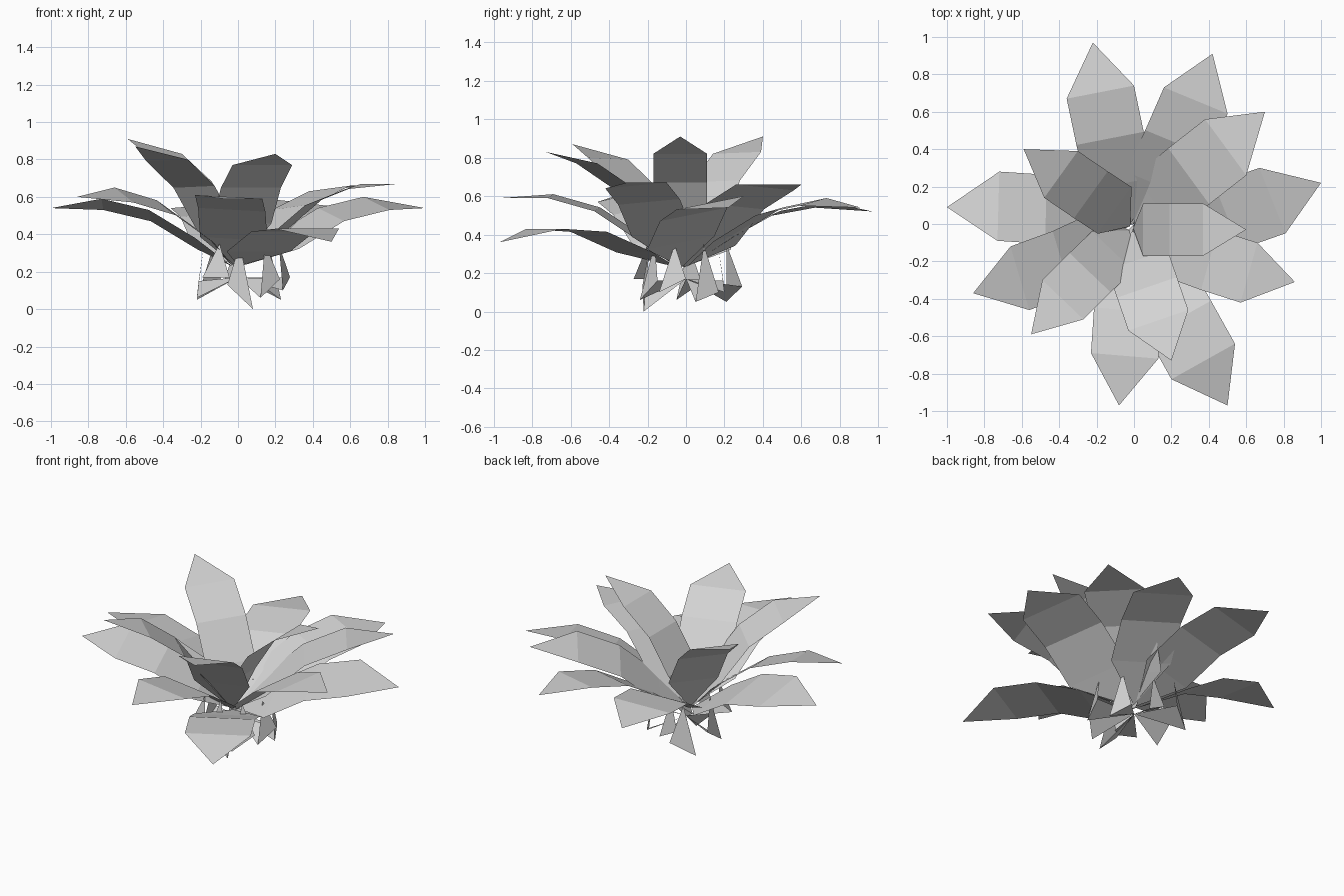
import bpy
from math import cos, sin, radians
from mathutils import Matrix, Vector

cube = bpy.data.objects.get("Cube")
if cube:
    bpy.data.objects.remove(cube, do_unlink=True)

# One pale grey for the whole plant
grey = bpy.data.materials.new("pale_grey")
grey.use_nodes = True
colour = (0.65, 0.65, 0.65, 1)
grey.diffuse_color = colour
shader = next(n for n in grey.node_tree.nodes if n.type == 'BSDF_PRINCIPLED')
shader.inputs["Base Color"].default_value = colour


def make_object(name, points, faces):
    mesh = bpy.data.meshes.new(name)
    mesh.from_pydata([tuple(p) for p in points], [], faces)
    mesh.materials.append(grey)
    mesh.update()
    obj = bpy.data.objects.new(name, mesh)
    bpy.context.collection.objects.link(obj)


def make_leaf(name, tip, left, right):
    """Arching strip: a pointed tip, three equal rows and a pointed root."""
    tip, left, right = Vector(tip), Vector(left), Vector(right)
    middle = (left + right) / 2
    half = (right - left) / 2
    across = half.normalized()
    length = (tip - middle).length
    along = tip - middle
    along = (along - across * along.dot(across)).normalized()
    upward = along.cross(across)
    if upward.z < 0:
        upward.negate()

    # Rows get steeper towards the root
    points = [tip, left, right]
    for bend, stretch in ((radians(18), 0.95), (radians(36), 1.05)):
        direction = along * cos(bend) + upward * sin(bend)
        middle = middle - direction * length * stretch
        points += [middle - half, middle + half]
    points.append(Vector((middle.x * 0.1 - 0.01, middle.y * 0.1 - 0.02, 0.23)))
    faces = [(0, 1, 2), (1, 3, 4, 2), (3, 5, 6, 4), (5, 7, 6)]
    # Keep the upper side of the leaf facing up
    if (left - tip).cross(right - tip).z < 0:
        faces = [f[::-1] for f in faces]
    make_object(name, points, faces)


# Leaves: tip and the two shoulders behind it
upper_leaves = [
    ((-.59, .40, .91), (-.30, .39, .83), (-.48, .14, .82)),
    ((.60, -.03, .91), (.37, .11, .82), (.37, -.17, .82)),
    ((.20, -.73, .83), (.29, -.46, .77), (-.03, -.57, .77)),
    ((-.55, -.59, .87), (-.27, -.51, .80), (-.49, -.30, .79)),
]
middle_leaves = [
    ((.70, .60, .66), (.38, .56, .63), (.60, .26, .66)),
    ((.86, -.31, .67), (.66, -.10, .67), (.57, -.42, .64)),
    ((-.86, -.37, .60), (-.56, -.46, .57), (-.66, -.12, .65)),
]
lower_leaves = [
    ((1, .22, .54), (.67, .30, .60), (.81, -.05, .53)),
    ((.42, .91, .54), (.16, .73, .59), (.50, .59, .55)),
    ((-.22, .97, .52), (-.36, .67, .54), (0, .74, .57)),
    ((-1, .09, .54), (-.73, -.09, .59), (-.72, .28, .53)),
    ((-.08, -.97, .59), (.13, -.72, .59), (-.23, -.69, .61)),
    ((.50, -.97, .36), (.54, -.64, .43), (.20, -.83, .43)),
]
tiers = {"upper_leaf": upper_leaves, "middle_leaf": middle_leaves,
         "lower_leaf": lower_leaves}
for tier, leaves in tiers.items():
    for number, leaf in enumerate(leaves, 1):
        make_leaf(f"{tier}_{number}", *leaf)

# Short blades under the crown: low corner, turn to the other corner, its rise
blades = [((.08, -.22, 0), -34, .13), ((.23, .05, .05), 34, .05),
          ((-.22, .21, .05), -30, .08), ((.24, -.14, .10), 30, .07),
          ((-.19, -.20, .17), 34, 0), ((.05, .20, .10), 34, .06),
          ((-.22, -.05, .06), -34, .09), ((.12, -.24, .06), 30, .10)]
for number, (corner, turn, rise) in enumerate(blades, 1):
    low = Vector(corner)
    high = Matrix.Rotation(radians(turn), 3, 'Z') @ low
    high.z += rise
    apex = (low + high) * 0.42
    apex.z = 0.35
    root = Vector((0, 0, 0.17))
    make_object(f"short_blade_{number}", [root, low, high, apex],
                [(0, 1, 2), (1, 3, 2)])
